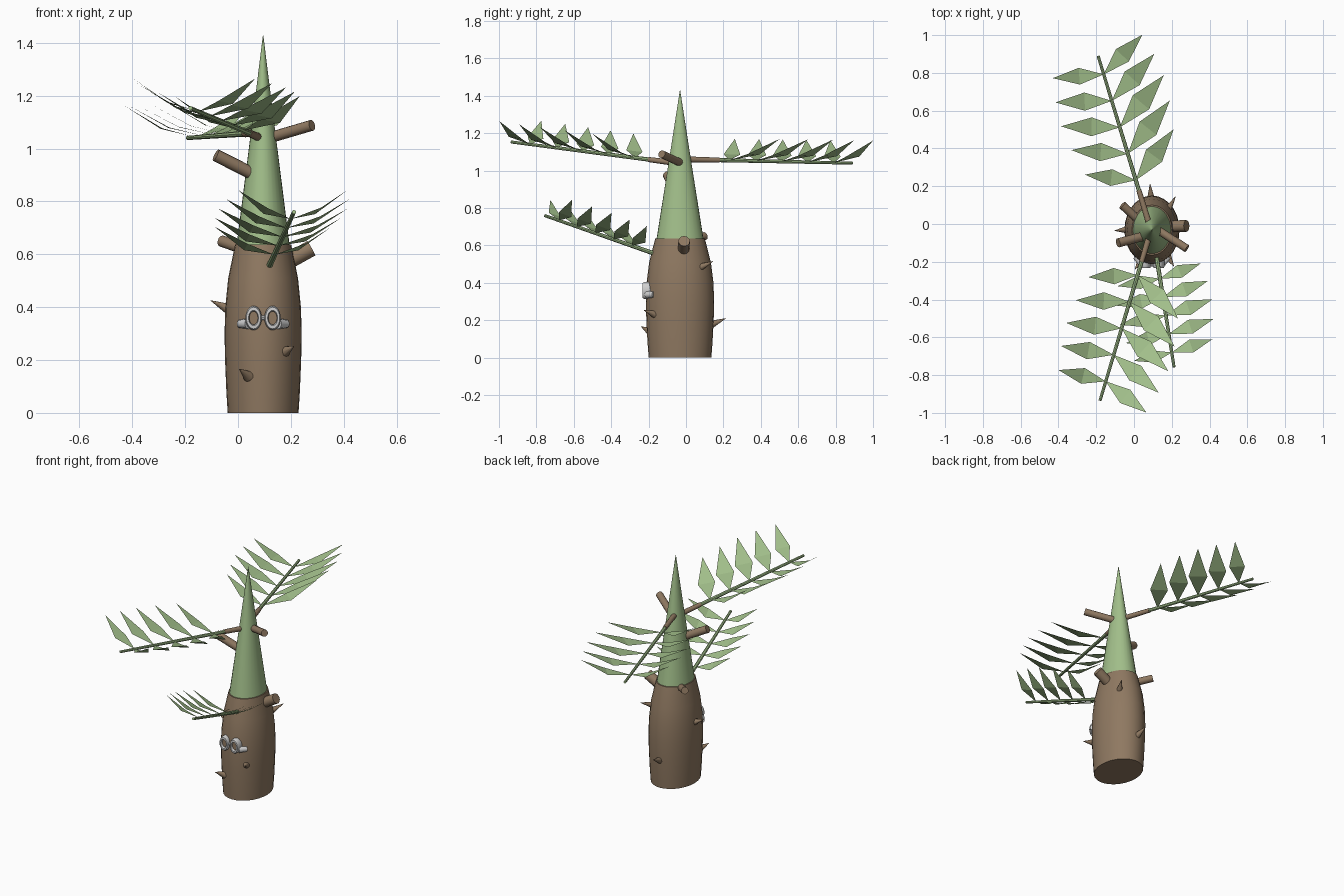
import bpy, bmesh, math
from mathutils import Vector, Matrix

if "Cube" in bpy.data.objects:
    bpy.data.objects.remove(bpy.data.objects["Cube"])

CX, CY = 0.095, -0.032   # trunk axis
STRETCH = 1.25           # trunk is deeper than wide


def material(name, rgb):
    m = bpy.data.materials.new(name)
    m.diffuse_color = (*rgb, 1)
    m.use_nodes = True
    m.node_tree.nodes["Principled BSDF"].inputs["Base Color"].default_value = m.diffuse_color
    return m


GREEN = material("leaf green", (0.36, 0.52, 0.255))
BROWN = material("bark brown", (0.275, 0.19, 0.12))
GREY = material("pale grey", (0.62, 0.62, 0.62))


def finish(name, bm, mat, smooth=True):
    if smooth:
        bmesh.ops.recalc_face_normals(bm, faces=bm.faces)
    me = bpy.data.meshes.new(name)
    bm.to_mesh(me)
    bm.free()
    ob = bpy.data.objects.new(name, me)
    bpy.context.collection.objects.link(ob)
    me.materials.append(mat)
    if smooth:
        bpy.context.view_layer.objects.active = ob
        ob.select_set(True)
        bpy.ops.object.shade_smooth_by_angle(angle=math.radians(40))
        ob.select_set(False)
    return ob


def lathe(name, profile, mat, sides=28):
    """Stack of elliptical rings around the trunk axis, closed at both ends."""
    bm = bmesh.new()
    rings = []
    for r, z in profile:
        angles = [2 * math.pi * i / sides for i in range(sides)]
        rings.append([bm.verts.new((CX + r * math.cos(a), CY + STRETCH * r * math.sin(a), z))
                      for a in angles])
    for a, b in zip(rings, rings[1:]):
        for i in range(sides):
            j = (i + 1) % sides
            bm.faces.new((a[i], a[j], b[j], b[i]))
    bm.faces.new(rings[0])
    bm.faces.new(rings[-1])
    return finish(name, bm, mat)


def rod(name, start, end, r1, r2, mat, sides=12):
    """Tapered cylinder between two points."""
    start, end = Vector(start), Vector(end)
    d = end - start
    bm = bmesh.new()
    place = Matrix.Translation((start + end) / 2) @ d.to_track_quat('Z', 'Y').to_matrix().to_4x4()
    bmesh.ops.create_cone(bm, cap_ends=True, segments=sides, radius1=r1, radius2=r2,
                          depth=d.length, matrix=place)
    return finish(name, bm, mat)


def frond(name, root, twig_end, tip, first, last, sides):
    """Stem with five leaf pairs; sides holds (outer offset, inner offset) per side."""
    root, tip = Vector(root), Vector(tip)
    along = (tip - root).normalized()
    rod(name + "_stem", root, tip, 0.012, 0.008, GREEN, 8)
    if twig_end:
        rod(name + "_twig", root, root.lerp(tip, twig_end), 0.016, 0.0135, BROWN)
    bm = bmesh.new()
    for outer, inner in sides:
        for i in range(5):
            t = i / 4
            base = root.lerp(tip, first + (last - first) * t)
            off = Vector(outer).lerp(Vector(inner), t)
            bulge = 1 + 0.15 * math.sin(math.pi * t)
            off = Vector((off.x * bulge, off.y * bulge, off.z))
            # leaf blade spans the stem direction and bends upward past its middle
            flat = Vector((off.x, off.y, 0)).normalized()
            across = (along - flat * along.dot(flat)).normalized() * off.length * 0.15
            mid = base + Vector((off.x * 0.48, off.y * 0.48, off.z * 0.28))
            a, b, c, d = [bm.verts.new(p) for p in
                          (base, mid - across, base + off, mid + across)]
            for tri in ((a, b, d), (b, c, d)):
                f = bm.faces.new(tri)
                f.normal_update()
                if f.normal.z < 0:
                    f.normal_flip()
    finish(name + "_leaves", bm, GREEN, False)


# Trunk and pointed crown
lathe("trunk", [(0.134, 0), (0.139, 0.08), (0.144, 0.2), (0.146, 0.3), (0.143, 0.4),
                (0.132, 0.51), (0.106, 0.637)], BROWN)
lathe("crown", [(0.101, 0.63), (0.049, 1.04), (0.001, 1.427)], GREEN)

# Leafy fronds
frond("back_frond", (0.08, 0.0, 1.06), 0.2, (-0.19, 0.89, 1.04), 0.89, 0.26,
      [((-0.27, -0.02, 0.12), (-0.27, 0.03, 0.115)),
       ((0.205, 0.21, 0.12), (0.2, 0.27, 0.115))])
frond("front_left_frond", (0.085, -0.05, 1.04), 0.17, (-0.18, -0.935, 1.153), 0.885, 0.25,
      [((-0.25, 0.06, 0.127), (-0.26, -0.01, 0.13)),
       ((0.215, -0.165, 0.125), (0.215, -0.23, 0.13))])
frond("lower_frond", (0.118, -0.165, 0.555), 0, (0.212, -0.757, 0.76), 0.87, 0.21,
      [((0.215, 0.07, 0.11), (0.215, 0.08, 0.105)),
       ((-0.2, -0.045, 0.11), (-0.225, -0.04, 0.105))])

# Cut branch stubs
stubs = [((0.1, -0.015, 1.035), (0.28, -0.13, 1.088), 0.021),
         ((0.05, -0.065, 0.907), (-0.084, -0.1, 0.975), 0.024),
         ((0.08, -0.03, 0.6), (-0.062, 0.1, 0.65), 0.022),
         ((0.12, -0.015, 0.535), (0.278, -0.01, 0.623), 0.031)]
for i, (a, b, r) in enumerate(stubs):
    rod(f"stub_{i + 1}", a, b, r, r, BROWN)

# Thorns on the trunk
thorns = [((0.04, -0.19, 0.138), (0.005, -0.24, 0.166)),
          ((0.175, -0.165, 0.23), (0.212, -0.225, 0.253)),
          ((-0.03, -0.03, 0.39), (-0.103, -0.035, 0.425)),
          ((0.09, 0.13, 0.175), (0.085, 0.213, 0.21)),
          ((0.175, 0.07, 0.48), (0.22, 0.145, 0.515))]
for i, (a, b) in enumerate(thorns):
    rod(f"thorn_{i + 1}", a, b, 0.022, 0.001, BROWN, 10)


# Goggles: flat-faced rims, recessed lenses and side pads
def rim(name, x, z, section, mat, n=24):
    """Oval ring swept from (x radius, z radius, y) section points."""
    bm = bmesh.new()
    rings = []
    for i in range(n):
        a = 2 * math.pi * i / n
        rings.append([bm.verts.new((x + rx * math.cos(a), y, z + rz * math.sin(a)))
                      for rx, rz, y in section])
    m = len(section)
    for i in range(n):
        p, q = rings[i], rings[(i + 1) % n]
        for j in range(m):
            bm.faces.new((p[j], p[(j + 1) % m], q[(j + 1) % m], q[j]))
    finish(name, bm, mat)


SECTION = [(0.016, 0.025, -0.19), (0.016, 0.025, -0.228), (0.019, 0.029, -0.233),
           (0.027, 0.041, -0.232), (0.031, 0.046, -0.222), (0.031, 0.046, -0.19)]
for side, label in ((-1, "left"), (1, "right")):
    x = CX + side * 0.036
    rim(f"{label}_rim", x, 0.359, SECTION, GREY)
    lens = rod(f"{label}_lens", (x, -0.19, 0.359), (x, -0.22, 0.359), 0.017, 0.017, BROWN, 16)
    for v in lens.data.vertices:
        v.co.z = 0.359 + (v.co.z - 0.359) * 1.5
    rod(f"{label}_pad", (CX + side * 0.055, -0.208, 0.337), (CX + side * 0.088, -0.172, 0.337),
        0.02, 0.016, GREY, 10)
rod("bridge", (CX - 0.01, -0.215, 0.36), (CX + 0.01, -0.215, 0.36), 0.009, 0.009, GREY, 8)
